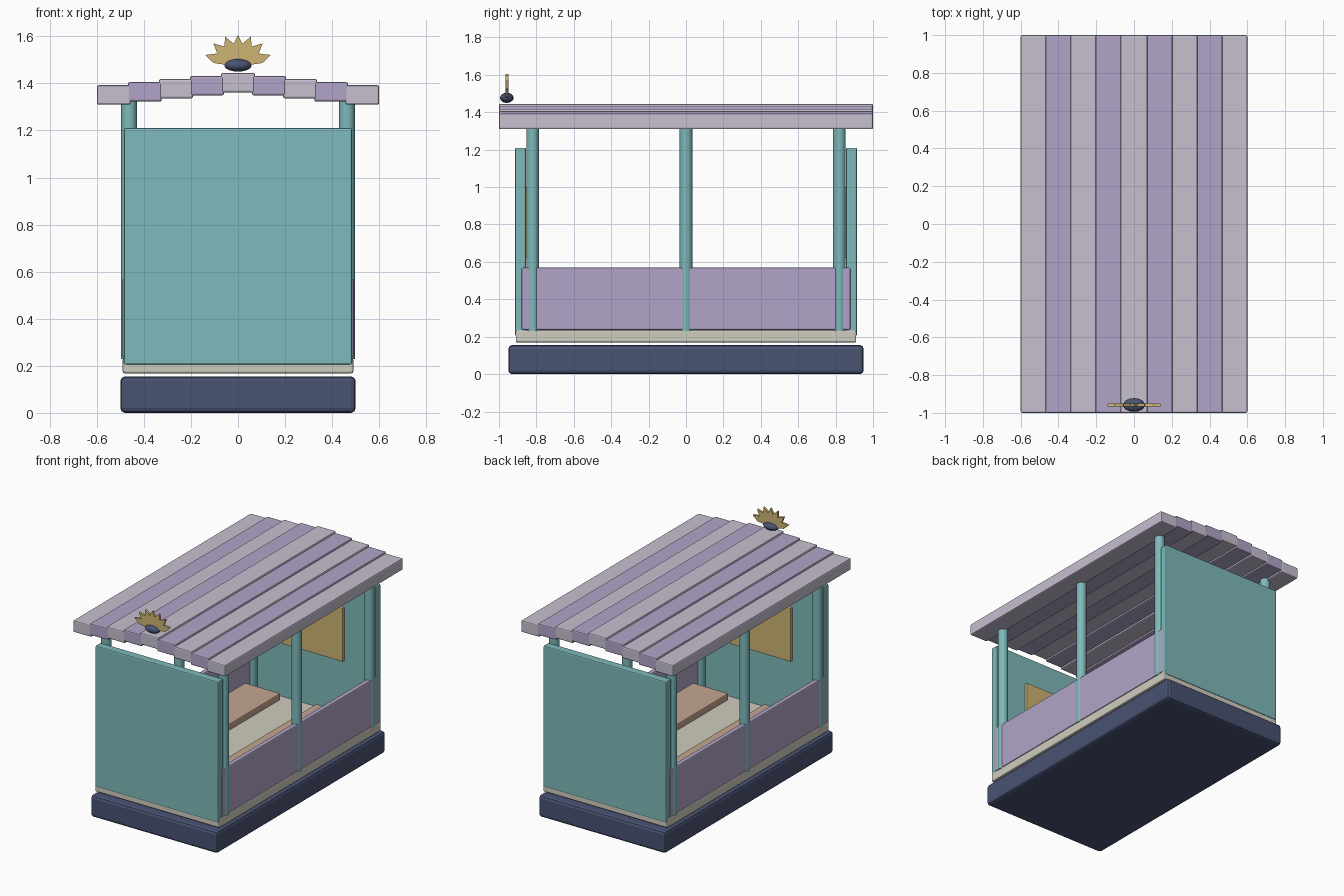
import bpy, bmesh, math
from mathutils import Matrix, Vector

cube = bpy.data.objects.get("Cube")
if cube:
    bpy.data.objects.remove(cube, do_unlink=True)


def material(name, rgb):
    m = bpy.data.materials.new(name)
    m.use_nodes = True
    color = (*rgb, 1)
    m.diffuse_color = color
    bsdf = next(n for n in m.node_tree.nodes if n.type == 'BSDF_PRINCIPLED')
    bsdf.inputs["Base Color"].default_value = color
    bsdf.inputs["Roughness"].default_value = 0.7
    return m


TEAL = material("teal", (0.21, 0.49, 0.495))
PURPLE = material("soft purple", (0.44, 0.375, 0.58))
PALE = material("pale lilac", (0.57, 0.525, 0.63))
NAVY = material("navy", (0.066, 0.085, 0.17))
CREAM = material("cream", (0.63, 0.61, 0.52))
GOLD = material("gold", (0.62, 0.46, 0.175))
CLAY = material("clay", (0.55, 0.38, 0.28))


def finish(name, bm, mat, smooth=False):
    bmesh.ops.recalc_face_normals(bm, faces=bm.faces)
    mesh = bpy.data.meshes.new(name)
    bm.to_mesh(mesh)
    bm.free()
    mesh.materials.append(mat)
    obj = bpy.data.objects.new(name, mesh)
    bpy.context.collection.objects.link(obj)
    if smooth:
        bpy.ops.object.select_all(action='DESELECT')
        obj.select_set(True)
        bpy.context.view_layer.objects.active = obj
        bpy.ops.object.shade_smooth_by_angle(angle=math.radians(40))
    return obj


def box(name, x, y, z, mat, bevel=0.008):
    """Bevelled box from (low, high) ranges on each axis."""
    bm = bmesh.new()
    bmesh.ops.create_cube(bm, size=1)
    spans = (x, y, z)
    bmesh.ops.scale(bm, vec=[b - a for a, b in spans], verts=bm.verts)
    bmesh.ops.translate(bm, vec=[(a + b) / 2 for a, b in spans], verts=bm.verts)
    bmesh.ops.bevel(bm, geom=bm.edges[:], offset=bevel, segments=2,
                    profile=0.5, affect='EDGES')
    return finish(name, bm, mat)


def sided(s, a, b):
    return tuple(sorted((s * a, s * b)))


# Base and floor
box("base", (-0.5, 0.5), (-0.95, 0.95), (0, 0.155), NAVY, 0.02)
box("floor", (-0.49, 0.49), (-0.91, 0.91), (0.168, 0.235), CREAM)

# End walls, each with a picture panel on its inner face
for s, label in ((-1, "front"), (1, "back")):
    box(label + "_wall", (-0.485, 0.485), sided(s, 0.855, 0.915), (0.205, 1.21), TEAL)
    box(label + "_wall_panel", (-0.24, 0.24), sided(s, 0.835, 0.86), (0.62, 1.0), GOLD, 0.004)

# Side panels, benches and posts
for s, label in ((1, "left"), (-1, "right")):
    box(label + "_side_panel", sided(s, 0.455, 0.49), (-0.88, 0.88), (0.235, 0.57), PURPLE)
    box(label + "_bench", sided(s, 0.14, 0.42), (-0.68, 0.68), (0.305, 0.355), CLAY)
    for y, place in ((-0.82, "front"), (0, "middle"), (0.82, "back")):
        bm = bmesh.new()
        bmesh.ops.create_cone(bm, cap_ends=True, segments=16, radius1=0.034,
                              radius2=0.034, depth=1.1,
                              matrix=Matrix.Translation((s * 0.463, y, 0.78)))
        finish(f"{label}_{place}_post", bm, TEAL, True)

# Roof planks, stepping down from the ridge
for i in range(-4, 5):
    x = i * 0.132
    top = 1.445 - abs(i) * 0.0132
    box(f"roof_plank_{i + 5}", (x - 0.072, x + 0.072), (-1, 1), (top - 0.083, top),
        PURPLE if i % 2 else PALE)

# Roof ornament: oval hub with a fan of pointed petals
bm = bmesh.new()
bmesh.ops.create_uvsphere(bm, u_segments=16, v_segments=10, radius=1)
bmesh.ops.scale(bm, vec=(0.058, 0.036, 0.027), verts=bm.verts)
bmesh.ops.translate(bm, vec=(0, -0.958, 1.477), verts=bm.verts)
finish("ornament_hub", bm, NAVY, True)

outline = ((-0.006, 0.01), (0.006, 0.01), (0.021, 0.09), (0, 0.13), (-0.021, 0.09))
for i in range(-3, 4):
    stretch = 1 + 0.045 * abs(i)
    bm = bmesh.new()
    face = bm.faces.new([bm.verts.new((u, -0.008, v * stretch)) for u, v in outline])
    push = bmesh.ops.extrude_face_region(bm, geom=[face])
    verts = [g for g in push["geom"] if isinstance(g, bmesh.types.BMVert)]
    bmesh.ops.translate(bm, vec=(0, 0.016, 0), verts=verts)
    turn = Matrix.Rotation(math.radians(24 * i), 4, 'Y')
    bmesh.ops.transform(bm, matrix=Matrix.Translation((0, -0.958, 1.475)) @ turn, verts=bm.verts)
    finish(f"ornament_petal_{i + 4}", bm, GOLD)
